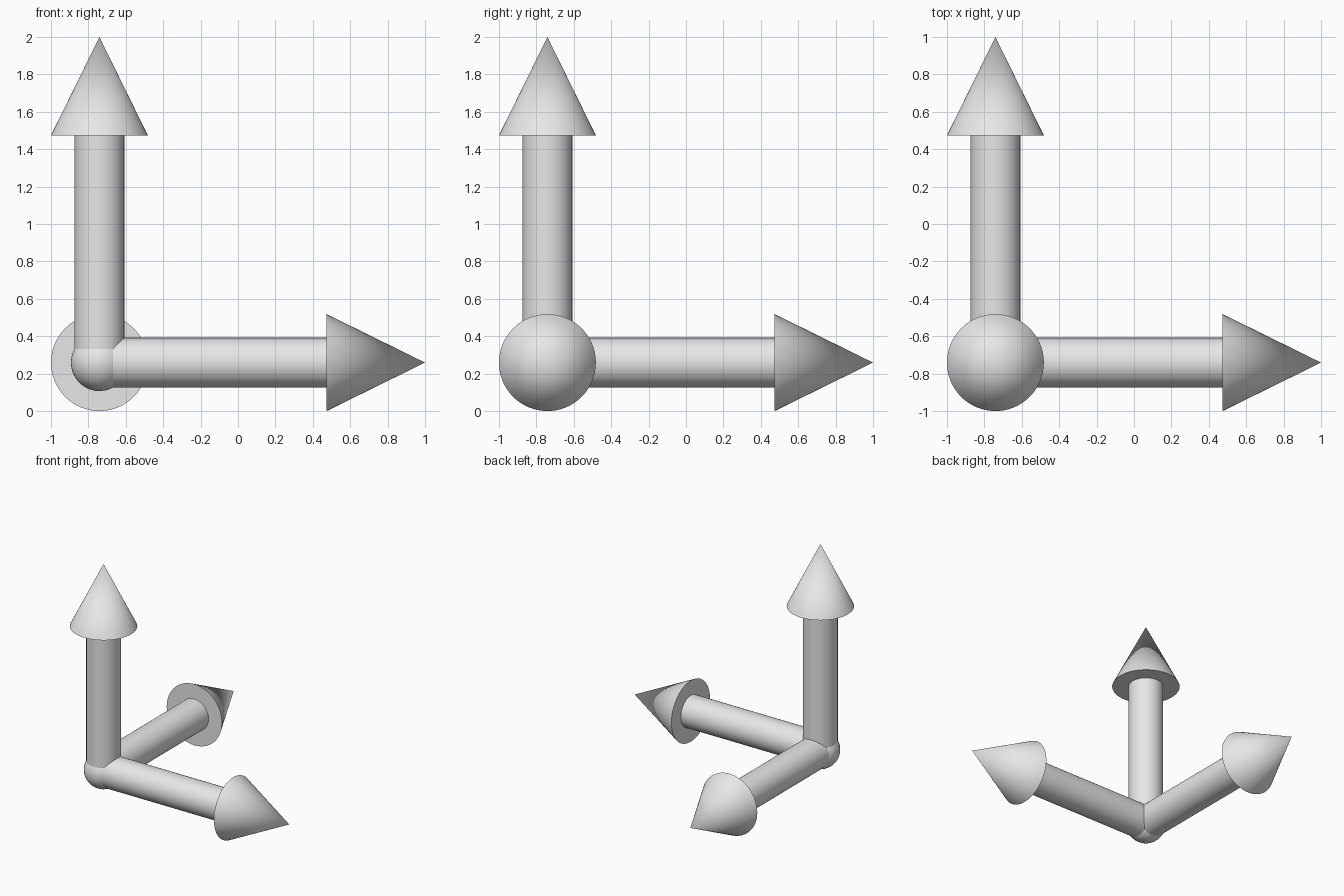
import bpy
import math
from mathutils import Vector

if "Cube" in bpy.data.objects:
    bpy.data.objects.remove(bpy.data.objects["Cube"])

CORNER = Vector((-0.741, -0.741, 0.259))
SHAFT_R, HEAD_R, JOINT_R = 0.133, 0.259, 0.152
HEAD_START, TIP = 1.215, 1.741   # distances from the corner
SIDES = 64

grey = bpy.data.materials.new("light grey")
grey.diffuse_color = (0.8, 0.8, 0.8, 1)
grey.use_nodes = True
grey.node_tree.nodes["Principled BSDF"].inputs["Base Color"].default_value = grey.diffuse_color


def finish(name):
    obj = bpy.context.object
    obj.name = name
    obj.data.materials.append(grey)
    bpy.ops.object.shade_smooth_by_angle(angle=math.radians(35))


def arrow(name, direction):
    d = Vector(direction)
    rot = d.to_track_quat('Z', 'Y').to_euler()
    # straight round shaft
    bpy.ops.mesh.primitive_cylinder_add(
        vertices=SIDES, radius=SHAFT_R, depth=HEAD_START,
        location=CORNER + d * HEAD_START / 2, rotation=rot)
    finish(name + "_shaft")
    # pointed head
    bpy.ops.mesh.primitive_cone_add(
        vertices=SIDES, radius1=HEAD_R, radius2=0, depth=TIP - HEAD_START,
        location=CORNER + d * (HEAD_START + TIP) / 2, rotation=rot)
    finish(name + "_head")


arrow("right_arrow", (1, 0, 0))
arrow("back_arrow", (0, 1, 0))
arrow("up_arrow", (0, 0, 1))

# ball joining the three shafts
bpy.ops.mesh.primitive_uv_sphere_add(
    segments=SIDES, ring_count=32, radius=JOINT_R, location=CORNER)
finish("corner_ball")
